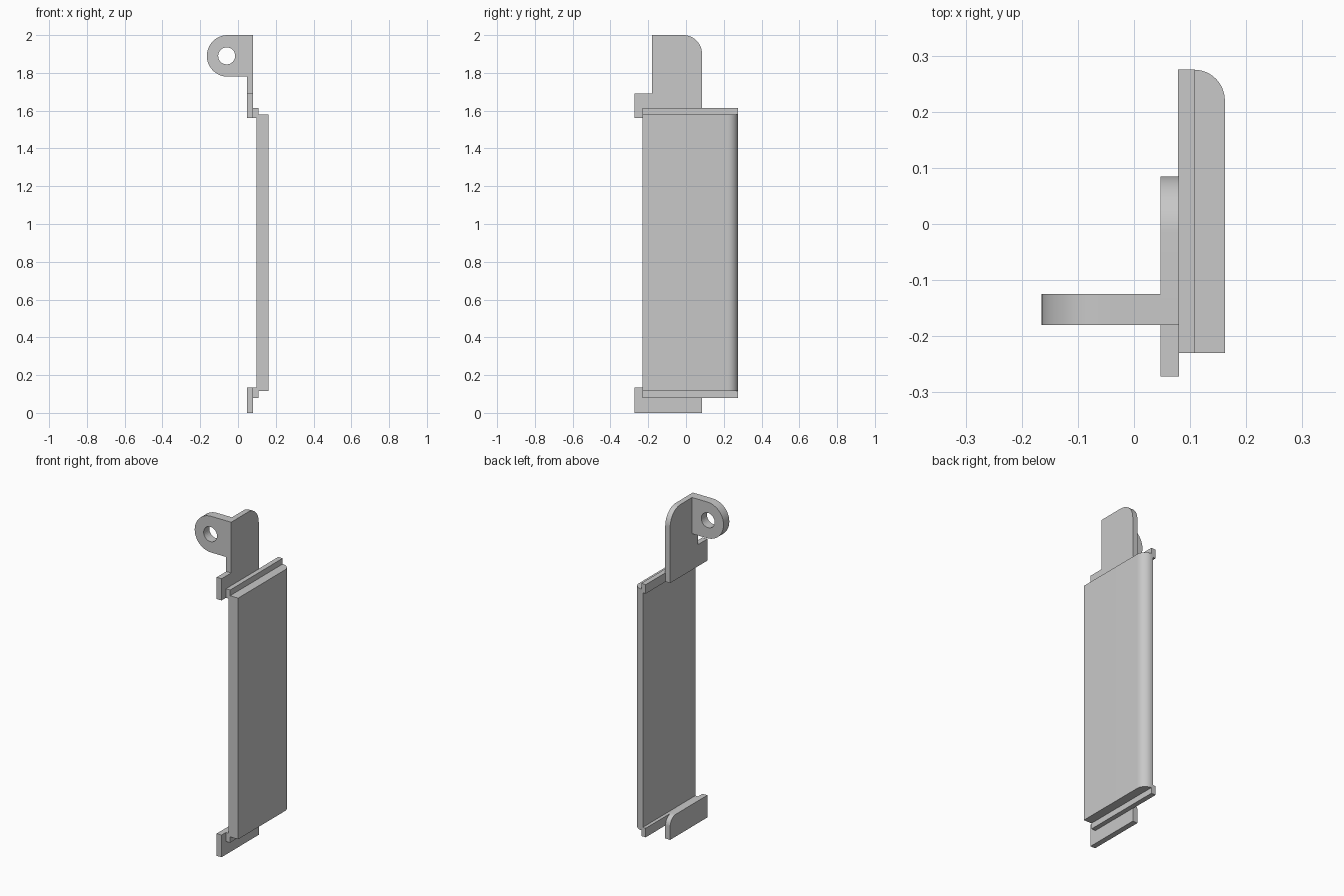
import bpy, bmesh
from math import sin, cos, pi
from mathutils import Vector

cube = bpy.data.objects.get("Cube")
if cube:
    bpy.data.objects.remove(cube)

grey = bpy.data.materials.new("light grey")
grey.use_nodes = True
colour = (0.58, 0.58, 0.58, 1)
grey.diffuse_color = colour
grey.node_tree.nodes["Principled BSDF"].inputs["Base Color"].default_value = colour


def arc(cx, cy, r, start, end, n=12):
    """Points on an arc, angles given in quarter turns."""
    angles = [(start + (end - start) * i / n) * pi / 2 for i in range(n + 1)]
    return [(cx + r * cos(a), cy + r * sin(a)) for a in angles]


def extrude(name, outline, axis, low, high):
    """Extrude a 2D outline along x, y or z between two positions."""
    def place(p, d):
        q = list(p)
        q.insert("xyz".index(axis), d)
        return q
    bm = bmesh.new()
    face = bm.faces.new([bm.verts.new(place(p, low)) for p in outline])
    side = bmesh.ops.extrude_face_region(bm, geom=[face])["geom"]
    move = Vector(place((0, 0), high - low))
    bmesh.ops.translate(bm, vec=move, verts=[v for v in side if isinstance(v, bmesh.types.BMVert)])
    bmesh.ops.recalc_face_normals(bm, faces=bm.faces)
    mesh = bpy.data.meshes.new(name)
    bm.to_mesh(mesh)
    bm.free()
    mesh.materials.append(grey)
    obj = bpy.data.objects.new(name, mesh)
    bpy.context.collection.objects.link(obj)
    return obj


def smooth(obj):
    bpy.ops.object.select_all(action="DESELECT")
    obj.select_set(True)
    bpy.context.view_layer.objects.active = obj
    bpy.ops.object.shade_smooth_by_angle(angle=pi / 6)


front, back = -0.23, 0.275
panel_low, panel_high = 0.115, 1.58
middle = (panel_low + panel_high) / 2

# Long panel with one rounded vertical edge
panel = extrude("panel", [(0.098, front), (0.162, front), *arc(0.107, 0.22, 0.055, 0, 1),
                          (0.098, back)], "z", panel_low, panel_high)

# Stepped lips on the inner side of both panel ends
lip = [(0.078, 1.56), (0.098, 1.56), (0.098, panel_high), (0.108, panel_high),
       (0.108, 1.615), (0.078, 1.615)]
extrude("top_lip", lip, "y", front, back)
extrude("bottom_lip", [(x, 2 * middle - z) for x, z in lip], "y", front, back)

# Upper mounting plate with a low front step and a rounded rear corner
upper = extrude("upper_plate", [(-0.272, 1.56), (0.085, 1.56), *arc(-0.015, 1.9, 0.1, 0, 1),
                                (-0.18, 2), (-0.18, 1.692), (-0.272, 1.692)], "x", 0.047, 0.08)

# Lower mounting plate
lower = extrude("lower_plate", [(-0.272, 0), (0.085, 0), *arc(0.03, 0.08, 0.055, 0, 1),
                                (-0.272, 0.135)], "x", 0.047, 0.08)

# Round-ended side tab with a through hole
tab = extrude("hole_tab", [(0.047, 1.78), (0.047, 2), *arc(-0.055, 1.89, 0.11, 1, 3, 24)],
              "y", -0.18, -0.125)
cutter = extrude("hole_cutter", arc(-0.06, 1.89, 0.045, 0, 4, 32)[:-1], "y", -0.25, -0.05)
cutter.hide_render = True
cutter.hide_viewport = True
hole = tab.modifiers.new("hole", "BOOLEAN")
hole.operation = "DIFFERENCE"
hole.object = cutter
hole.solver = "EXACT"

for part in (panel, upper, lower, tab):
    smooth(part)
